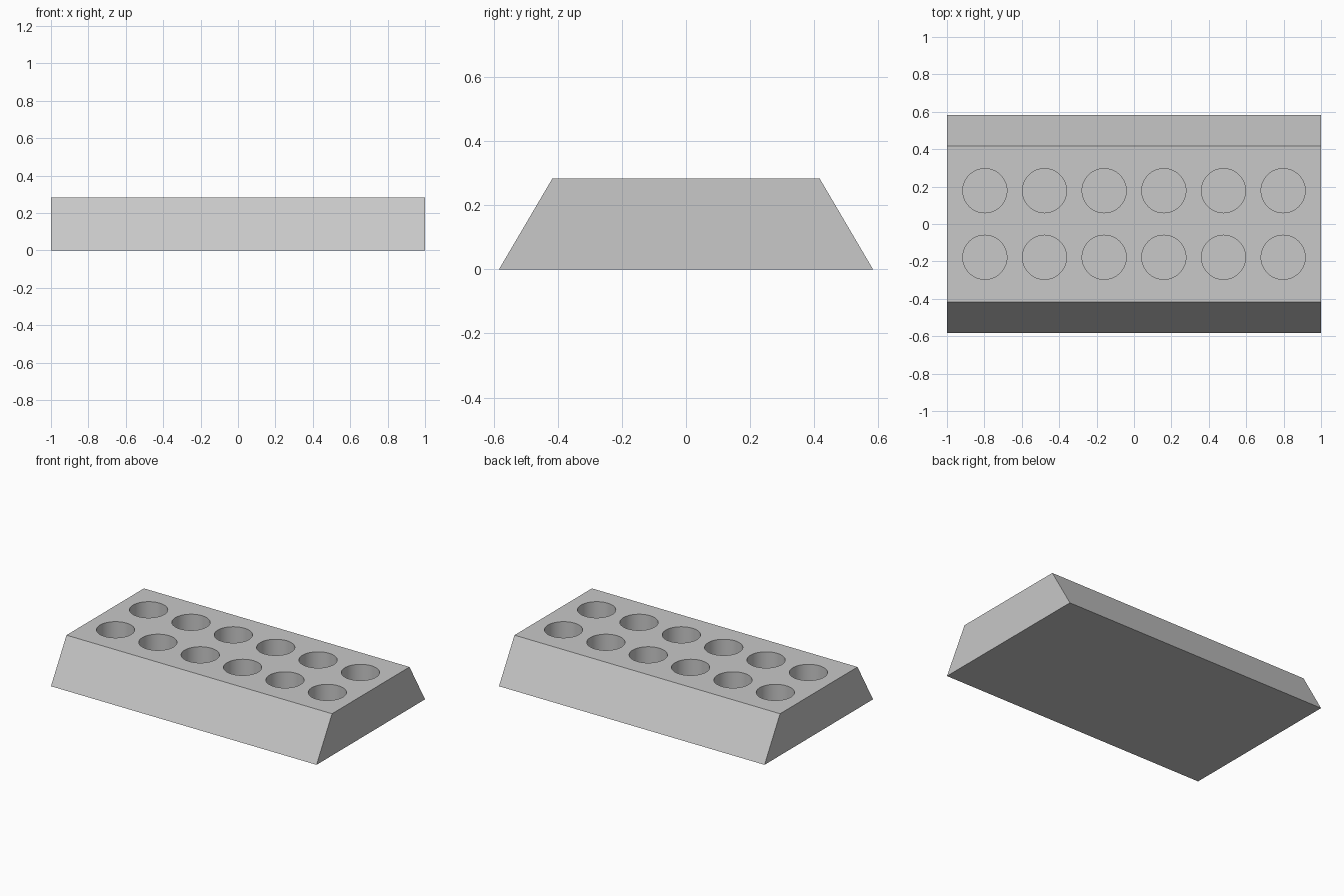
import bpy
import bmesh
from mathutils import Matrix

cube = bpy.data.objects.get("Cube")
if cube:
    bpy.data.objects.remove(cube, do_unlink=True)

LENGTH, BASE_WIDTH, TOP_WIDTH, HEIGHT = 2.0, 1.167, 0.833, 0.284
HOLE_RADIUS, HOLE_DEPTH = 0.118, 0.2
COLUMNS, COLUMN_STEP, ROW_Y = 6, 0.319, 0.178

grey = bpy.data.materials.new("light_grey")
grey.use_nodes = True
colour = (0.58, 0.58, 0.58, 1)
grey.diffuse_color = colour
grey.node_tree.nodes["Principled BSDF"].inputs["Base Color"].default_value = colour


def make_object(name, bm):
    bmesh.ops.recalc_face_normals(bm, faces=bm.faces)
    mesh = bpy.data.meshes.new(name)
    bm.to_mesh(mesh)
    bm.free()
    mesh.materials.append(grey)
    obj = bpy.data.objects.new(name, mesh)
    bpy.context.collection.objects.link(obj)
    return obj


# Block: trapezoid profile extruded along its length
bm = bmesh.new()
profile = [(-BASE_WIDTH / 2, 0), (BASE_WIDTH / 2, 0),
           (TOP_WIDTH / 2, HEIGHT), (-TOP_WIDTH / 2, HEIGHT)]
end = bm.faces.new([bm.verts.new((-LENGTH / 2, y, z)) for y, z in profile])
extruded = bmesh.ops.extrude_face_region(bm, geom=[end])["geom"]
bmesh.ops.translate(bm, vec=(LENGTH, 0, 0),
                    verts=[v for v in extruded if isinstance(v, bmesh.types.BMVert)])
block = make_object("holder_block", bm)

# Cutter: two rows of cylinders reaching above the top face
bm = bmesh.new()
cut_height = HOLE_DEPTH + 0.1
for column in range(COLUMNS):
    x = (column - (COLUMNS - 1) / 2) * COLUMN_STEP
    for y in (-ROW_Y, ROW_Y):
        place = Matrix.Translation((x, y, HEIGHT - HOLE_DEPTH + cut_height / 2))
        bmesh.ops.create_cone(bm, cap_ends=True, segments=64, radius1=HOLE_RADIUS,
                              radius2=HOLE_RADIUS, depth=cut_height, matrix=place)
cutter = make_object("hole_cutter", bm)
cutter.hide_render = True

# Sink the blind round holes into the block
cut = block.modifiers.new("holes", "BOOLEAN")
cut.operation = "DIFFERENCE"
cut.solver = "EXACT"
cut.object = cutter
bpy.ops.object.select_all(action="DESELECT")
block.select_set(True)
bpy.context.view_layer.objects.active = block
bpy.ops.object.modifier_apply(modifier=cut.name)
bpy.data.objects.remove(cutter, do_unlink=True)

# Smooth hole walls, crisp edges
bpy.ops.object.shade_smooth_by_angle()
